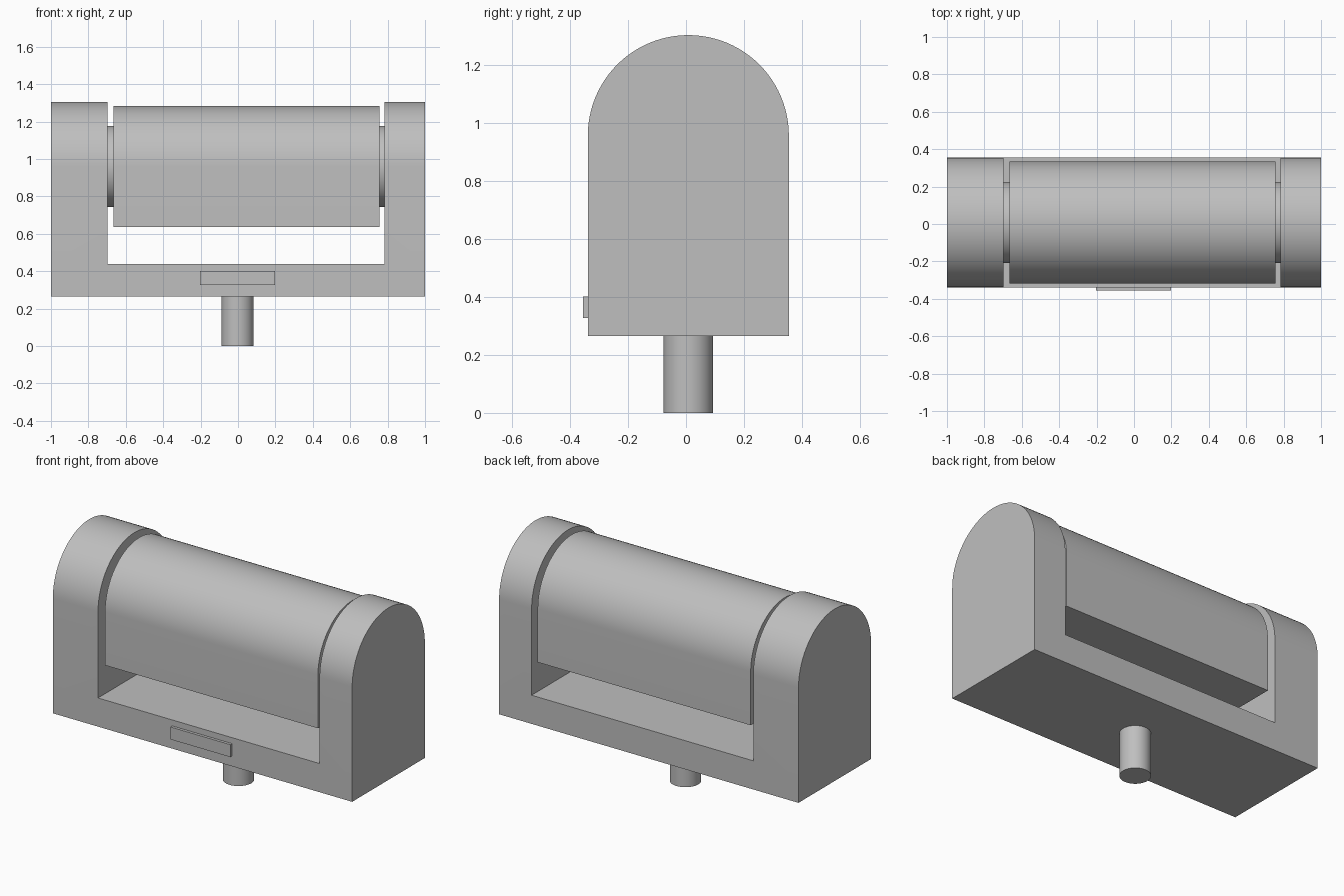
import bpy
import bmesh
import math

cube = bpy.data.objects.get("Cube")
if cube:
    bpy.data.objects.remove(cube, do_unlink=True)

grey = bpy.data.materials.new("grey metal")
grey.use_nodes = True
grey.diffuse_color = (0.52, 0.52, 0.52, 1)
grey.node_tree.nodes["Principled BSDF"].inputs["Base Color"].default_value = grey.diffuse_color

AXIS_Y, AXIS_Z = 0.008, 0.957   # shared centre line of roller, axle and arches


def extrude_profile(name, points, offset):
    """Closed prism made from a flat outline pushed along an offset."""
    bm = bmesh.new()
    face = bm.faces.new([bm.verts.new(p) for p in points])
    result = bmesh.ops.extrude_face_region(bm, geom=[face], use_keep_orig=True)
    verts = [v for v in result["geom"] if isinstance(v, bmesh.types.BMVert)]
    bmesh.ops.translate(bm, verts=verts, vec=offset)
    bmesh.ops.recalc_face_normals(bm, faces=bm.faces)
    mesh = bpy.data.meshes.new(name)
    bm.to_mesh(mesh)
    bm.free()
    mesh.materials.append(grey)
    obj = bpy.data.objects.new(name, mesh)
    bpy.context.collection.objects.link(obj)
    return obj


def box(name, low, high):
    (x0, y0, z0), (x1, y1, z1) = low, high
    outline = [(x0, y0, z0), (x1, y0, z0), (x1, y1, z0), (x0, y1, z0)]
    return extrude_profile(name, outline, (0, 0, z1 - z0))


def arch(name, x0, x1, bottom, radius, steps=48):
    """Round-topped, flat-bottomed bar running along x."""
    outline = [(x0, AXIS_Y - radius, bottom), (x0, AXIS_Y + radius, bottom)]
    for i in range(steps + 1):
        a = math.pi * i / steps
        outline.append((x0, AXIS_Y + radius * math.cos(a), AXIS_Z + radius * math.sin(a)))
    return extrude_profile(name, outline, (x1 - x0, 0, 0))


def smooth(obj):
    bpy.ops.object.select_all(action="DESELECT")
    obj.select_set(True)
    bpy.context.view_layer.objects.active = obj
    bpy.ops.object.shade_smooth_by_angle(angle=math.radians(30))


def cylinder(name, radius, length, location, rotation=(0, 0, 0)):
    bpy.ops.mesh.primitive_cylinder_add(vertices=64, radius=radius, depth=length,
                                        location=location, rotation=rotation)
    obj = bpy.context.object
    obj.name = name
    obj.data.materials.append(grey)
    smooth(obj)
    return obj


# Housing: full arch with the roller bay cut out between the two arms
housing = arch("housing", -1, 1, 0.265, 0.347)
cutter = box("bay_cutter", (-0.698, -1, 0.438), (0.783, 1, 2))
cut = housing.modifiers.new("bay", "BOOLEAN")
cut.operation = "DIFFERENCE"
cut.solver = "EXACT"
cut.object = cutter
bpy.context.view_layer.objects.active = housing
bpy.ops.object.modifier_apply(modifier=cut.name)
bpy.data.objects.remove(cutter, do_unlink=True)
smooth(housing)

# Round-topped block held between the arms
smooth(arch("swivel_block", -0.666, 0.757, 0.636, 0.326))

# Axle stubs bridging the gaps to the arms
for name, x0, x1 in (("right_axle", -0.698, -0.666), ("left_axle", 0.757, 0.783)):
    cylinder(name, 0.217, x1 - x0, ((x0 + x1) / 2, AXIS_Y, 0.959), (0, math.pi / 2, 0))

# Mounting pin underneath
cylinder("mounting_pin", 0.086, 0.265, (-0.002, AXIS_Y, 0.1325))

# Raised plate on the front
box("front_plate", (-0.202, -0.356, 0.327), (0.198, AXIS_Y - 0.347, 0.402))
